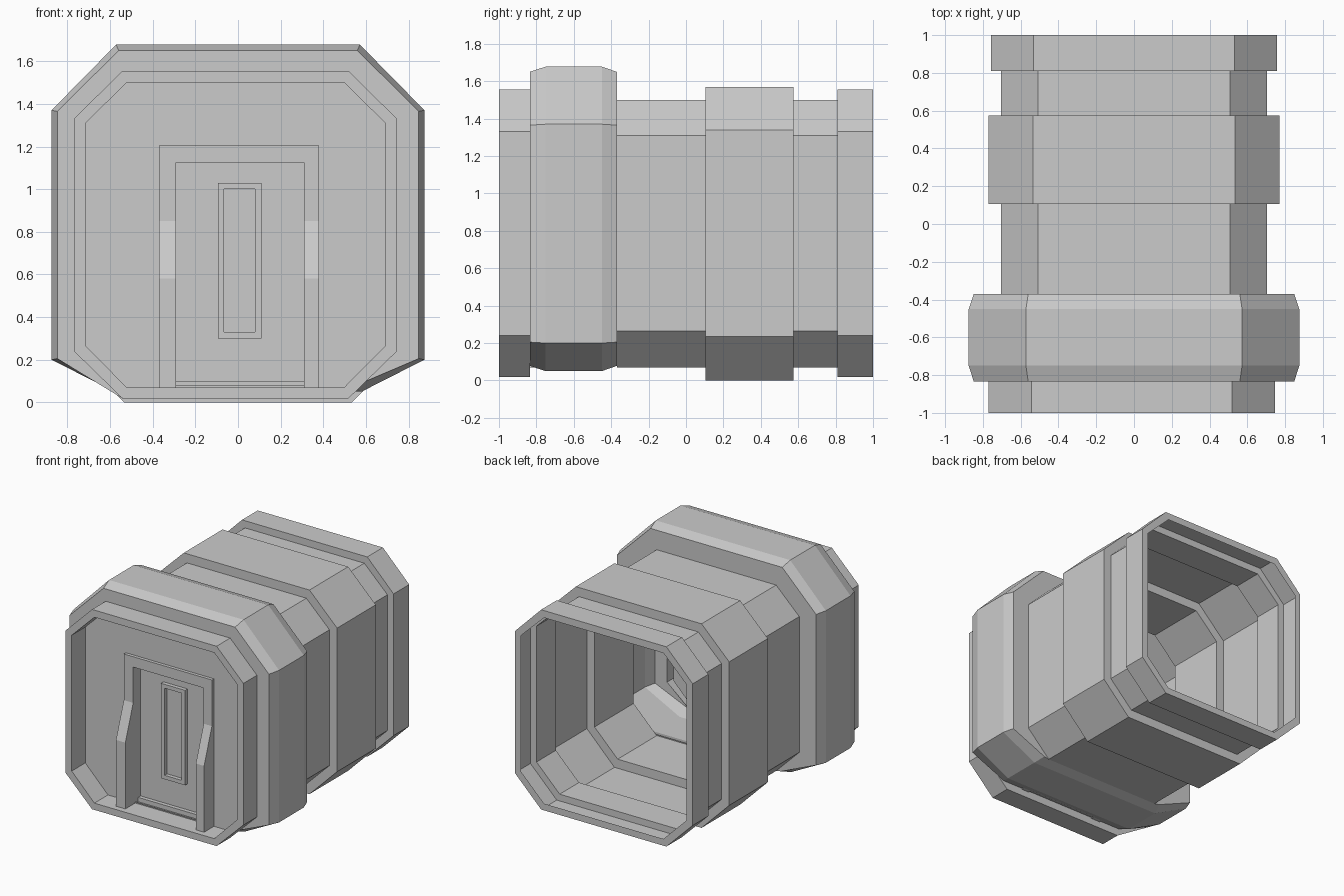
import bpy

if "Cube" in bpy.data.objects:
    bpy.data.objects.remove(bpy.data.objects["Cube"])


def make(name, verts, faces):
    me = bpy.data.meshes.new(name)
    me.from_pydata(verts, [], faces)
    me.update()
    ob = bpy.data.objects.new(name, me)
    bpy.context.collection.objects.link(ob)
    return ob


def octagon(y, shape):
    """Eight-sided section, counter-clockwise seen from the front."""
    hw, top_x, bot_x, z0, z1, z2, z3, dx = shape
    pts = [(-bot_x, z0), (bot_x, z0), (hw, z1), (hw, z2),
           (top_x, z3), (-top_x, z3), (-hw, z2), (-hw, z1)]
    return [(x + dx, y, z) for x, z in pts]


def prism(name, profile, x0, x1):
    """Extrude a (y, z) side profile along x."""
    n = len(profile)
    verts = [(x, y, z) for x in (x0, x1) for y, z in profile]
    faces = [tuple(range(n))[::-1], tuple(range(n, 2 * n))]
    faces += [(i, (i + 1) % n, n + (i + 1) % n, n + i) for i in range(n)]
    return make(name, verts, faces)


def box(name, x0, x1, y0, y1, z0, z1):
    return prism(name, [(y0, z0), (y1, z0), (y1, z1), (y0, z1)], x0, x1)


# Section shapes: half width, top/bottom flat half widths, four heights, x shift
mouth = (0.703, 0.51, 0.51, 0.07, 0.265, 1.31, 1.50, -0.012)
collar = (0.758, 0.53, 0.53, 0.018, 0.24, 1.33, 1.555, -0.012)
neck = (0.705, 0.508, 0.508, 0.07, 0.265, 1.31, 1.50, 0)
band = (0.77, 0.535, 0.535, 0.0, 0.235, 1.34, 1.57, 0)
end = (0.757, 0.533, 0.533, 0.018, 0.24, 1.33, 1.555, 0)
ring_edge = (0.848, 0.56, 0.55, 0.078, 0.205, 1.365, 1.65, 0)
ring_mid = (0.875, 0.572, 0.58, 0.05, 0.20, 1.37, 1.678, 0)

# Stepped octagonal hull, one continuous skin from front recess to rear rim
WALL = -0.835
stations = [(WALL, mouth), (-1, mouth), (-1, collar), (WALL, collar),
            (WALL, ring_edge), (-0.75, ring_mid), (-0.45, ring_mid), (-0.37, ring_edge),
            (-0.37, neck), (0.105, neck), (0.105, band), (0.575, band),
            (0.575, neck), (0.81, neck), (0.81, end), (1, end), (1, neck)]
verts, faces = [], []
for k, (y, shape) in enumerate(stations):
    verts += octagon(y, shape)
    if k:
        a, b = 8 * (k - 1), 8 * k
        for i in range(8):
            j = (i + 1) % 8
            faces.append((a + i, b + i, b + j, a + j))
make("hull", verts, faces)

# Recessed front wall with a doorway notch
section = octagon(WALL, mouth)
notch = [(-0.33, 0.07), (-0.33, 1.165), (0.345, 1.165), (0.345, 0.07)]
outline = [section[0]] + [(x, WALL, z) for x, z in notch] + section[1:]
make("front_wall", outline, [tuple(range(len(outline)))])

# Door frame: kinked jambs, header and threshold
DOOR = -0.77
jamb = [(DOOR, 0.07), (DOOR, 1.205), (-0.86, 1.205), (-0.86, 0.85),
        (-0.955, 0.58), (-0.955, 0.07)]
prism("left_jamb", jamb[::-1], -0.37, -0.29)
prism("right_jamb", jamb[::-1], 0.31, 0.38)
box("door_header", -0.29, 0.31, -0.86, DOOR, 1.125, 1.205)
box("threshold", -0.29, 0.31, -0.80, DOOR, 0.065, 0.10)

# Door panel
box("door_panel", -0.29, 0.31, DOOR, DOOR + 0.01, 0.07, 1.13)

# Raised window trim on the door
front = DOOR - 0.03
for side, x0, x1 in (("left", -0.095, -0.065), ("right", 0.08, 0.11)):
    box("window_trim_" + side, x0, x1, front, DOOR, 0.30, 1.03)
for side, z0, z1 in (("bottom", 0.30, 0.33), ("top", 1.0, 1.03)):
    box("window_trim_" + side, -0.065, 0.08, front, DOOR, z0, z1)
